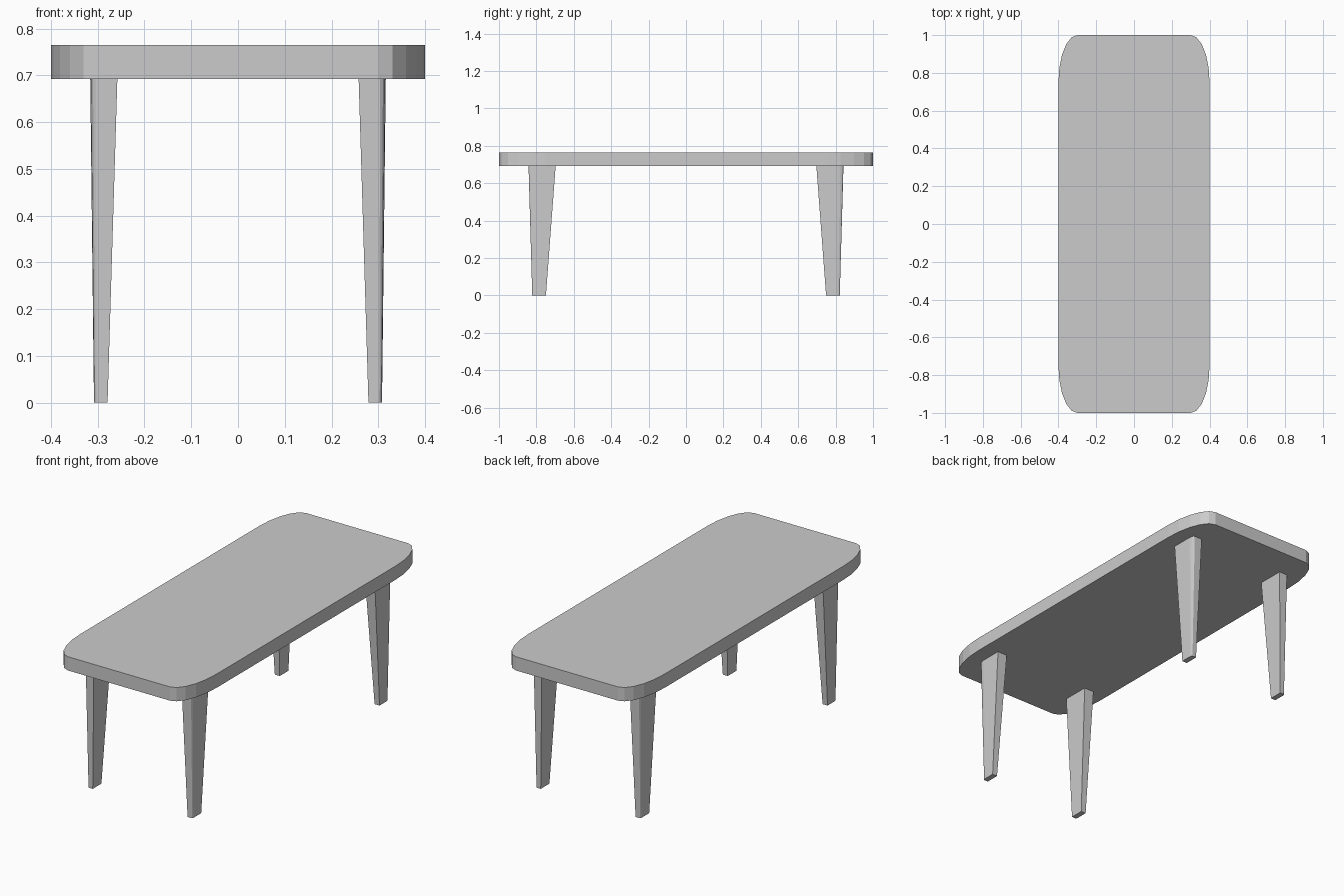
import bpy, bmesh, math

if "Cube" in bpy.data.objects:
    bpy.data.objects.remove(bpy.data.objects["Cube"])

STRETCH = 2.5  # corners are rounded on a square plan, then stretched along y


def corner(cx, cy, r, start, segs):
    """Arc points of a rounded corner, elongated in y."""
    pts = []
    for i in range(segs + 1):
        a = math.radians(start + 90 * i / segs)
        pts.append((cx + r * math.cos(a), cy + r * STRETCH * math.sin(a)))
    return pts


def loft(name, low, high, z0, z1):
    """Solid between two matching outlines (counter-clockwise)."""
    bm = bmesh.new()
    a = [bm.verts.new((x, y, z0)) for x, y in low]
    b = [bm.verts.new((x, y, z1)) for x, y in high]
    n = len(a)
    bm.faces.new(a[::-1])
    bm.faces.new(b)
    for i in range(n):
        j = (i + 1) % n
        bm.faces.new((a[i], a[j], b[j], b[i]))
    bmesh.ops.recalc_face_normals(bm, faces=bm.faces[:])
    me = bpy.data.meshes.new(name)
    bm.to_mesh(me)
    bm.free()
    ob = bpy.data.objects.new(name, me)
    bpy.context.collection.objects.link(ob)
    return ob


# Table top with rounded corners
r = 0.1
outline = []
for k, (sx, sy) in enumerate([(1, 1), (-1, 1), (-1, -1), (1, -1)]):
    outline += corner(sx * (0.4 - r), sy * (1 - r * STRETCH), r, 90 * k, 5)
loft("table_top", outline, outline, 0.692, 0.765)


# Tapered legs, outer corner softly rounded
def leg_outline(x0, x1, y0, y1, r, sx, sy):
    pts = [(x0, y1), (x0, y0), (x1, y0)]
    pts += corner(x1 - r, y1 - r * STRETCH, r, 0, 3)
    pts = pts[1:-1] + [pts[-1], pts[0]]
    pts = [(x * sx, y * sy) for x, y in pts]
    return pts if sx * sy > 0 else pts[::-1]


for fb, sy in (("front", -1), ("back", 1)):
    for lr, sx in (("left", -1), ("right", 1)):
        foot = leg_outline(0.279, 0.308, 0.749, 0.822, 0.006, sx, sy)
        head = leg_outline(0.258, 0.316, 0.697, 0.842, 0.012, sx, sy)
        loft(f"{fb}_{lr}_leg", foot, head, 0.0, 0.692)
